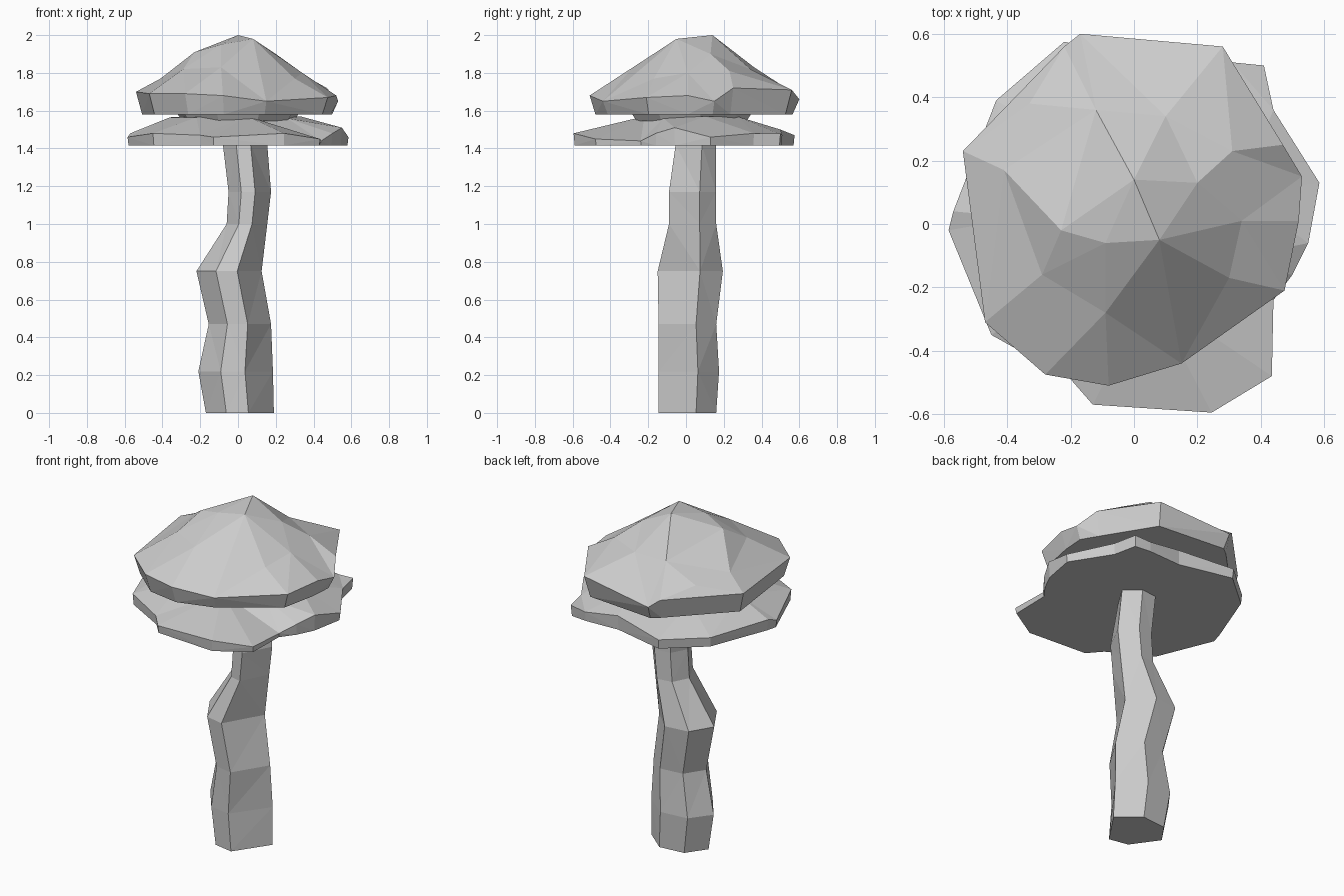
import bpy
import bmesh
from mathutils import Vector
from mathutils.geometry import delaunay_2d_cdt

old = bpy.data.objects.get("Cube")
if old:
    bpy.data.objects.remove(old, do_unlink=True)

grey = bpy.data.materials.new("plain_grey")
grey.use_nodes = True
shade = (0.6, 0.6, 0.6, 1)
grey.diffuse_color = shade
grey.node_tree.nodes["Principled BSDF"].inputs["Base Color"].default_value = shade


def finish(name, bm):
    """Triangulate into flat facets and make the object."""
    bmesh.ops.triangulate(bm, faces=[f for f in bm.faces if len(f.verts) == 4])
    bmesh.ops.recalc_face_normals(bm, faces=bm.faces[:])
    mesh = bpy.data.meshes.new(name)
    bm.to_mesh(mesh)
    bm.free()
    mesh.materials.append(grey)
    bpy.context.collection.objects.link(bpy.data.objects.new(name, mesh))


def bridge(bm, a, b):
    n = len(a)
    for i in range(n):
        j = (i + 1) % n
        bm.faces.new((a[i], a[j], b[j], b[i]))


def cap(name, rim, crown, base_z, base_scale):
    """Faceted cap: irregular rim, triangulated crown, flat underside."""
    bm = bmesh.new()
    points = rim + crown
    verts = [bm.verts.new(p) for p in points]
    flat = [Vector(p[:2]) for p in points]
    result = delaunay_2d_cdt(flat, [], [list(range(len(rim)))], 1, 1e-5)
    for face in result[2]:
        bm.faces.new([verts[result[3][i][0]] for i in face])
    base = [bm.verts.new((x * base_scale, y * base_scale, base_z)) for x, y, z in rim]
    bridge(bm, verts[:len(rim)], base)
    bm.faces.new(base)
    finish(name, bm)


# Upper cap: domed crown with an overhanging rim
upper_rim = [
    (-.54, .23, 1.70), (-.22, .56, 1.70), (-.17, .6, 1.66), (.28, .56, 1.71),
    (.47, .25, 1.72), (.53, .15, 1.65), (.52, .01, 1.68), (.475, -.21, 1.67),
    (.15, -.44, 1.65), (-.08, -.51, 1.68), (-.28, -.475, 1.69), (-.47, -.31, 1.69)]
upper_crown = [
    (0, .14, 2), (.08, -.05, 1.98), (-.09, -.06, 1.95), (-.23, -.02, 1.91),
    (.2, .13, 1.9), (.31, .23, 1.81), (.34, .01, 1.8), (.3, -.17, 1.77),
    (-.09, -.28, 1.83), (-.29, -.16, 1.82), (-.41, .17, 1.77),
    (-.12, .36, 1.83), (.1, .34, 1.82), (-.33, .38, 1.75)]
cap("upper_cap", upper_rim, upper_crown, 1.58, .94)

# Lower cap: wide ragged skirt with a flat underside
lower_rim = [
    (-.585, -.02, 1.46), (-.57, .04, 1.48), (-.435, .39, 1.47), (-.22, .575, 1.47),
    (.1, .5, 1.5), (.31, .51, 1.47), (.41, .5, 1.48), (.44, .36, 1.48),
    (.585, .13, 1.46), (.55, -.06, 1.51), (.5, -.16, 1.48), (.44, -.24, 1.44),
    (.435, -.48, 1.45), (.245, -.595, 1.48), (-.13, -.57, 1.46),
    (-.2, -.49, 1.47), (-.45, -.35, 1.48)]
lower_crown = [
    (-.36, .02, 1.565), (-.2, .25, 1.57), (.15, .27, 1.57), (.33, .1, 1.57),
    (.26, -.12, 1.56), (.05, -.22, 1.57), (-.22, -.2, 1.565)]
cap("lower_cap", lower_rim, lower_crown, 1.415, .99)

# Neck hidden between the two caps
bm = bmesh.new()
bmesh.ops.create_cone(bm, cap_ends=True, segments=9, radius1=.3, radius2=.34, depth=.06)
bmesh.ops.translate(bm, verts=bm.verts[:], vec=(0, .02, 1.575))
finish("cap_neck", bm)

# Stalk: crooked six-sided column, each level given by its height and extents
section = [(1, .3), (.3, 1), (-.55, .9), (-1, .15), (-.4, -.85), (.25, -1)]
levels = [
    (0, -.17, .19, -.145, .16), (.22, -.21, .185, -.145, .175),
    (.47, -.155, .175, -.145, .16), (.75, -.22, .125, -.15, .195),
    (1, -.06, .155, -.09, .16), (1.17, -.05, .175, -.09, .16),
    (1.42, -.08, .155, -.055, .16)]
bm = bmesh.new()
rings = []
for z, left, right, front, back in levels:
    cx, cy = (left + right) / 2, (front + back) / 2
    wx, wy = (right - left) / 2, (back - front) / 2
    rings.append([bm.verts.new((cx + u * wx, cy + v * wy, z)) for u, v in section])
for a, b in zip(rings, rings[1:]):
    bridge(bm, a, b)
bm.faces.new(rings[0])
bm.faces.new(rings[-1])
finish("stalk", bm)
